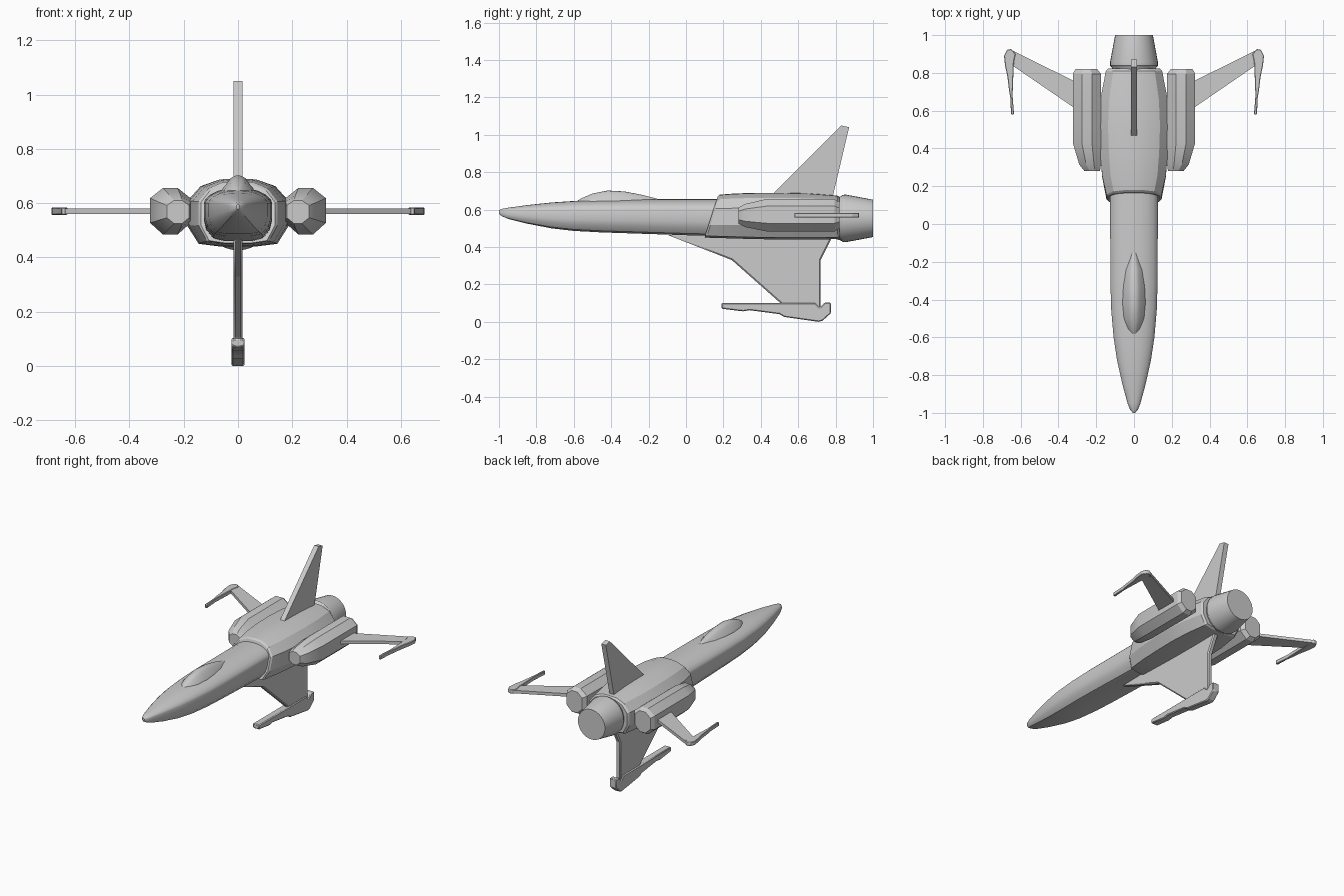
import bpy, bmesh
from math import radians, sin, cos, pi

if "Cube" in bpy.data.objects:
    bpy.data.objects.remove(bpy.data.objects["Cube"])


def finish(name, bm, angle=30, mirror=False, bevel=0):
    bmesh.ops.remove_doubles(bm, verts=bm.verts, dist=1e-5)
    bmesh.ops.recalc_face_normals(bm, faces=bm.faces)
    me = bpy.data.meshes.new(name)
    bm.to_mesh(me)
    bm.free()
    me.shade_smooth()
    me.set_sharp_from_angle(angle=radians(angle))
    ob = bpy.data.objects.new(name, me)
    bpy.context.collection.objects.link(ob)
    if bevel:
        m = ob.modifiers.new("edge_bevel", 'BEVEL')
        m.width, m.segments, m.limit_method = bevel, 1, 'ANGLE'
        m.angle_limit = radians(35)
    if mirror:
        m = ob.modifiers.new("mirror", 'MIRROR')
        m.use_axis[0] = True
    return ob


def loft(name, section, stations, angle=30, cx=0, **kw):
    """Skin rings along y. Station: y, half width, mid z, top z, bottom z, slant."""
    bm = bmesh.new()
    rings = []
    for y, w, zm, zt, zb, slant in stations:
        rings.append([bm.verts.new((cx + u * w, y + slant * v,
                      zm + v * (zt - zm if v > 0 else zm - zb))) for u, v in section])
    n = len(section)
    for a, b in zip(rings, rings[1:]):
        for i in range(n):
            j = (i + 1) % n
            bm.faces.new((a[i], a[j], b[j], b[i]))
    bm.faces.new(rings[0])
    bm.faces.new(rings[-1])
    return finish(name, bm, angle, **kw)


def plate(name, outline, half, plane, offset=0, **kw):
    """Extrude a flat outline drawn in the 'yz' or 'xy' plane."""
    bm = bmesh.new()
    put = (lambda p, d: (d, p[0], p[1])) if plane == 'yz' else (lambda p, d: (p[0], p[1], d))
    face = bm.faces.new([bm.verts.new(put(p, offset - half)) for p in outline])
    new = bmesh.ops.extrude_face_region(bm, geom=[face])['geom']
    vec = put((0, 0), 2 * half)
    bmesh.ops.translate(bm, verts=[v for v in new if isinstance(v, bmesh.types.BMVert)], vec=vec)
    return finish(name, bm, 20, **kw)


def symmetric(half):
    return half + [(-u, v) for u, v in reversed(half) if u > 0]


# Forward fuselage: domed top, side crease, flatter keel
front_section = symmetric([(0, 1), (.3, .96), (.58, .82), (.82, .55), (.96, .25), (1, 0),
                           (1, -.45), (.93, -.7), (.72, -.93), (.4, -1)])
loft("forward_fuselage", front_section, [
    (-1, .006, .588, .596, .578, 0), (-.985, .02, .59, .604, .565, 0),
    (-.95, .034, .592, .61, .55, 0), (-.85, .061, .595, .624, .525, 0),
    (-.72, .09, .597, .638, .5, 0), (-.6, .108, .6, .646, .486, 0),
    (-.45, .121, .6, .652, .478, 0), (-.3, .125, .6, .655, .473, 0),
    (0, .126, .6, .656, .463, 0), (.3, .126, .6, .656, .455, 0)], 32)

# Canopy with steep glazed sides
canopy_section = symmetric([(0, 1), (.22, .97), (.42, .82), (.62, .5), (.84, .2), (1, -.2), (1, -1)])
loft("canopy", canopy_section, [
    (-.59, .012, .632, .642, .61, 0), (-.56, .036, .64, .66, .61, 0),
    (-.5, .057, .645, .686, .61, 0), (-.42, .065, .645, .702, .61, 0),
    (-.33, .062, .645, .697, .61, 0), (-.24, .05, .645, .68, .61, 0),
    (-.15, .022, .64, .657, .61, 0)], 40)

# Faceted rear body with slanted front lip
body_section = symmetric([(0, 1), (.36, .98), (.74, .78), (1, .35), (1, -.4), (.78, -.92), (.35, -1)])
loft("rear_body", body_section, [
    (.135, .137, .565, .672, .453, .035), (.145, .146, .565, .68, .45, .035),
    (.25, .168, .565, .686, .446, .01), (.38, .18, .565, .69, .442, 0),
    (.52, .186, .565, .69, .44, 0), (.66, .178, .563, .687, .44, 0),
    (.81, .149, .56, .675, .442, 0), (.822, .138, .56, .665, .45, 0)], 25)

# Round exhaust nozzle
circle = [(sin(i * pi / 16), cos(i * pi / 16)) for i in range(32)]
loft("exhaust_nozzle", circle, [
    (y, r, .553, .553 + r, .553 - r, 0) for y, r in
    [(.8, .11), (.828, .118), (.838, .126), (.855, .127), (1, .1)]], 30)

# Octagonal side pods: the outer side tapers in toward the front
bm = bmesh.new()
rings = []
for y, x0, x1, zb, zt in [(.28, .18, .262, .525, .61), (.315, .175, .29, .507, .63),
                          (.43, .175, .324, .484, .656), (.795, .175, .324, .484, .656),
                          (.82, .195, .31, .5, .64)]:
    w, h = x1 - x0, zt - zb
    pts = [(.32, 0), (.68, 0), (1, .25), (1, .78), (.68, 1), (.32, 1), (0, .78), (0, .25)]
    rings.append([bm.verts.new((x0 + u * w, y, zb + v * h)) for u, v in pts])
for a, b in zip(rings, rings[1:]):
    for i in range(8):
        bm.faces.new((a[i], a[(i + 1) % 8], b[(i + 1) % 8], b[i]))
bm.faces.new(rings[0])
bm.faces.new(rings[-1])
finish("side_pod", bm, 25, mirror=True)

# Swept side wings and their tip launchers
plate("side_wing", [(.28, .59), (.645, .84), (.65, .922), (.28, .738)], .01, 'xy', .57, mirror=True)
plate("wing_tip_launcher", [(.635, .58), (.651, .58), (.655, .67), (.662, .71), (.67, .78),
      (.683, .84), (.688, .89), (.672, .923), (.65, .926), (.627, .9), (.636, .86), (.643, .68)],
      .013, 'xy', .57, mirror=True, bevel=.003)

# Tail fin on top
plate("tail_fin", [(.44, .66), (.83, 1.05), (.872, 1.04), (.78, .65)], .0165, 'yz')

# Keel fin below and its launcher
plate("keel_fin", [(-.1, .465), (.245, .33), (.505, .1), (.51, .07), (.72, .07), (.72, .33),
      (.775, .44), (.775, .48)], .017, 'yz', bevel=.007)
plate("keel_launcher", [(.19, .105), (.19, .074), (.305, .06), (.34, .066), (.5, .045),
      (.525, .03), (.71, .004), (.73, .01), (.775, .05), (.775, .107), (.742, .107), (.715, .08),
      (.69, .105)], .024, 'yz', bevel=.005)
for name in ("keel_launcher",):
    bpy.data.objects[name].location.z = -.004
